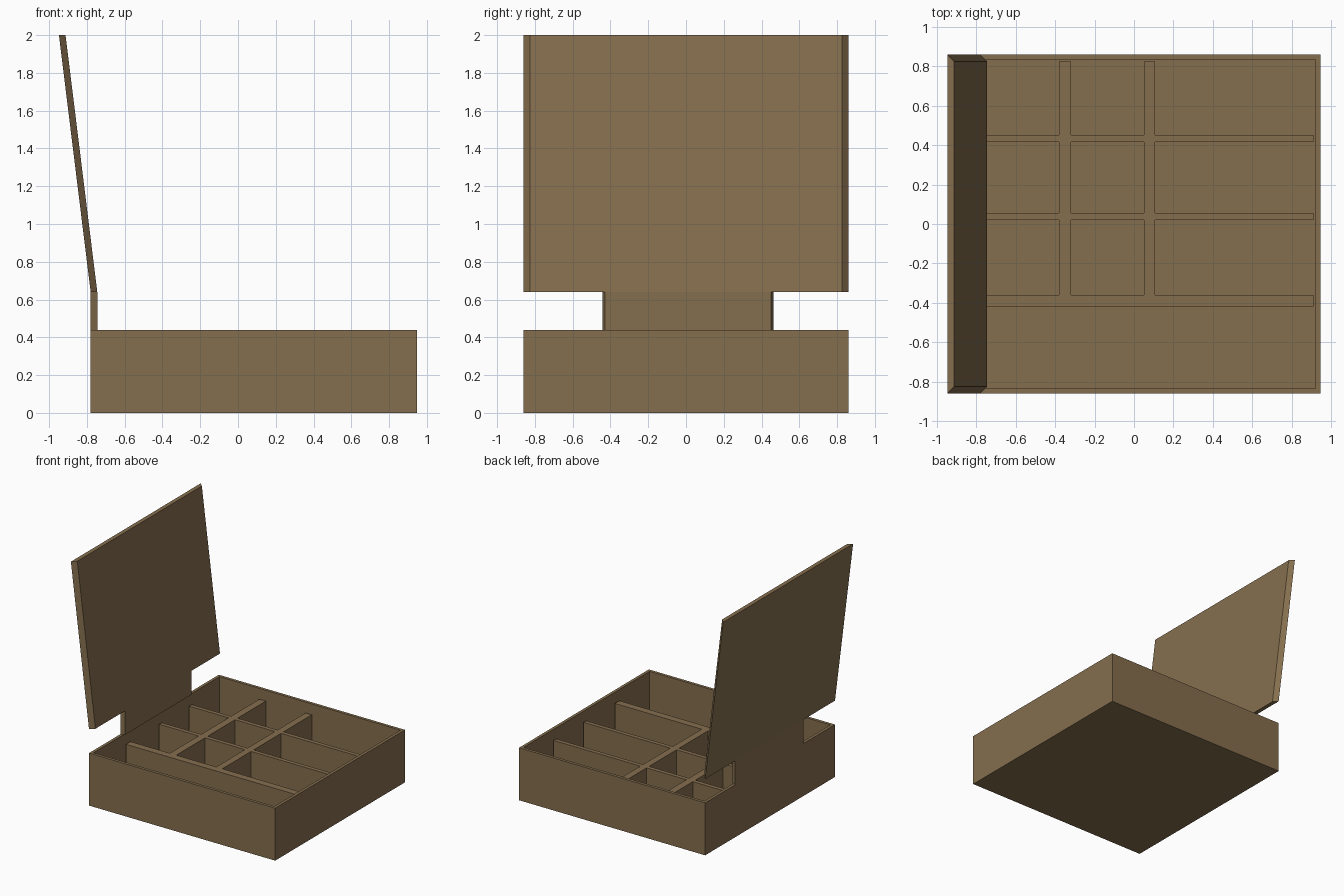
import bpy, bmesh

if "Cube" in bpy.data.objects:
    bpy.data.objects.remove(bpy.data.objects["Cube"])

WALL = 0.035
X0, X1, Y = -0.78, 0.947, 0.86     # outer tray limits
RIM, DIV, NECK, TOP = 0.44, 0.355, 0.64, 2.0

card = bpy.data.materials.new("brown_card")
card.diffuse_color = (0.235, 0.157, 0.077, 1)
card.use_nodes = True
card.node_tree.nodes["Principled BSDF"].inputs["Base Color"].default_value = card.diffuse_color


def finish(name, bm):
    bmesh.ops.recalc_face_normals(bm, faces=bm.faces)
    me = bpy.data.meshes.new(name)
    bm.to_mesh(me)
    bm.free()
    me.materials.append(card)
    ob = bpy.data.objects.new(name, me)
    bpy.context.collection.objects.link(ob)
    return ob


def hexa(bm, a, b):
    """Solid between two matching quads."""
    va = [bm.verts.new(p) for p in a]
    vb = [bm.verts.new(p) for p in b]
    bm.faces.new(va)
    bm.faces.new(vb[::-1])
    for i in range(4):
        j = (i + 1) % 4
        bm.faces.new((va[i], vb[i], vb[j], va[j]))


def box(name, x0, x1, y0, y1, z0, z1):
    bm = bmesh.new()
    quad = [(x0, y0), (x1, y0), (x1, y1), (x0, y1)]
    hexa(bm, [(x, y, z0) for x, y in quad], [(x, y, z1) for x, y in quad])
    return finish(name, bm)


def panel(name, low_x, high_x, z0, z1, back, front):
    """Sheet with mitred side edges: back and front are its y ranges."""
    bm = bmesh.new()

    def sheet(dx, r):
        return [(low_x + dx, r[0], z0), (low_x + dx, r[1], z0),
                (high_x + dx, r[1], z1), (high_x + dx, r[0], z1)]
    hexa(bm, sheet(0, back), sheet(WALL, front))
    return finish(name, bm)


# open tray: box with its top inset and pushed down to the floor
tray = box("tray", X0, X1, -Y, Y, 0, RIM)
bm = bmesh.new()
bm.from_mesh(tray.data)
top = max(bm.faces, key=lambda f: f.calc_center_median().z)
bmesh.ops.inset_region(bm, faces=[top], thickness=WALL)
for v in top.verts:
    v.co.z = RIM
cavity = bmesh.ops.extrude_discrete_faces(bm, faces=[top])["faces"][0]
for v in cavity.verts:
    v.co.z = WALL
bmesh.ops.recalc_face_normals(bm, faces=bm.faces)
bm.to_mesh(tray.data)
bm.free()

# long dividers running along x
for i, (y0, y1) in enumerate([(-0.42, -0.36), (0.02, 0.055), (0.417, 0.452)]):
    box(f"long_divider_{i}", X0 + WALL, X1 - WALL, y0, y1, WALL, DIV)

# cross dividers running along y
for i, (x0, x1) in enumerate([(-0.38, -0.32), (0.05, 0.107)]):
    box(f"cross_divider_{i}", x0, x1, -0.36, Y - WALL, WALL, DIV)

# hinge flap and the leaning lid
panel("hinge_flap", X0, X0, RIM, NECK, (-0.443, 0.463), (-0.43, 0.45))
panel("lid", X0, -0.948, NECK, TOP, (-Y, Y), (-Y + WALL, Y - WALL))
